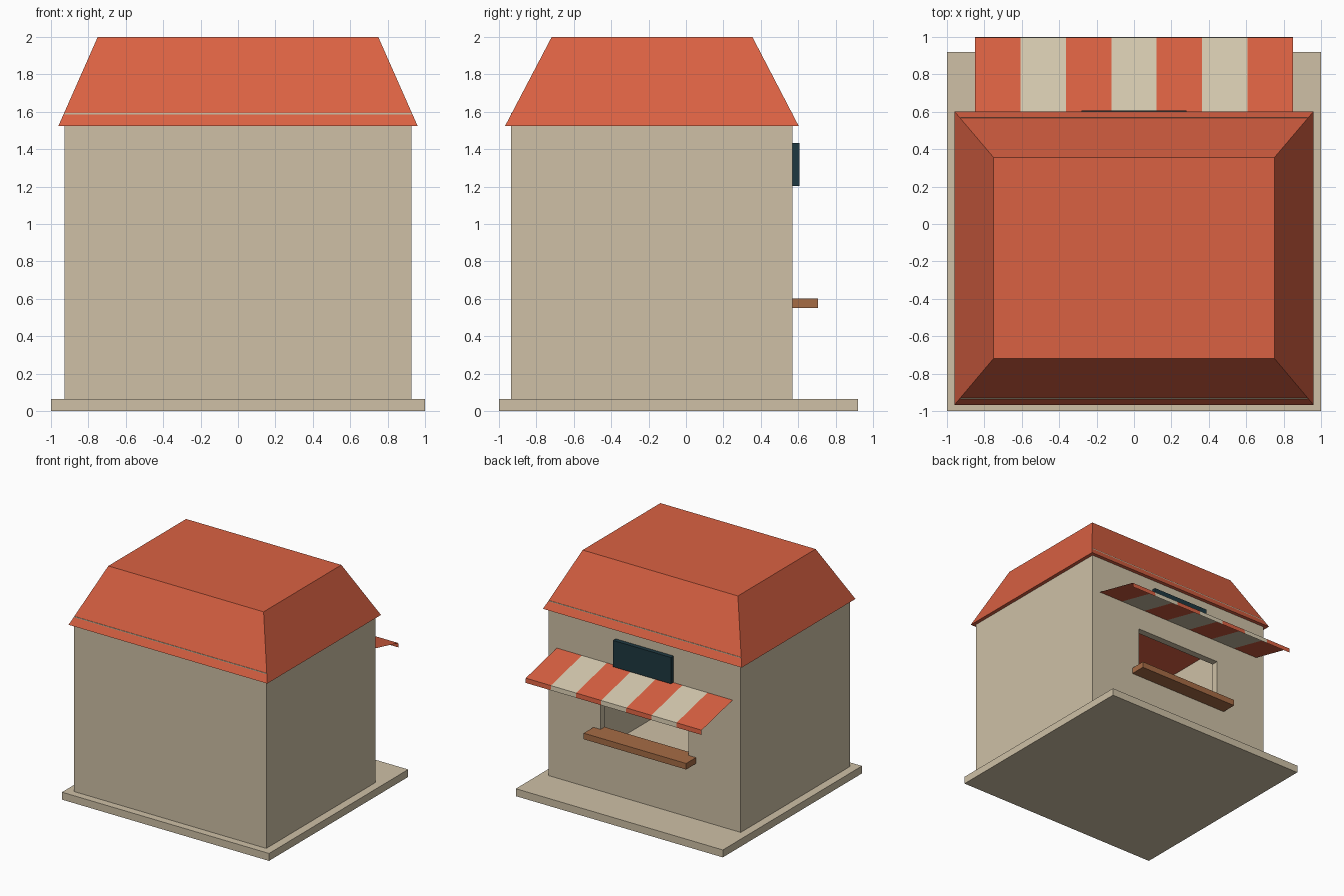
import bpy, bmesh

if "Cube" in bpy.data.objects:
    bpy.data.objects.remove(bpy.data.objects["Cube"])


def material(name, rgb):
    m = bpy.data.materials.new(name)
    m.diffuse_color = (*rgb, 1)
    m.use_nodes = True
    m.node_tree.nodes["Principled BSDF"].inputs["Base Color"].default_value = m.diffuse_color
    return m


BEIGE = material("beige plaster", (0.62, 0.53, 0.38))
RED = material("terracotta red", (0.70, 0.12, 0.055))
CREAM = material("cream cloth", (0.67, 0.59, 0.43))
BROWN = material("brown wood", (0.38, 0.15, 0.06))
TEAL = material("dark teal", (0.013, 0.04, 0.053))


def finish(name, bm, *mats):
    mesh = bpy.data.meshes.new(name)
    bm.to_mesh(mesh)
    bm.free()
    for m in mats:
        mesh.materials.append(m)
    ob = bpy.data.objects.new(name, mesh)
    bpy.context.collection.objects.link(ob)
    return ob


def frustum(name, mat, low, high, z0, z1):
    """Solid between two rectangles given as (x0, x1, y0, y1)."""
    bm = bmesh.new()
    rings = []
    for (x0, x1, y0, y1), z in ((low, z0), (high, z1)):
        rings.append([bm.verts.new((x, y, z)) for x, y in
                      ((x0, y0), (x1, y0), (x1, y1), (x0, y1))])
    a, b = rings
    bm.faces.new(a[::-1])
    bm.faces.new(b)
    for i in range(4):
        j = (i + 1) % 4
        bm.faces.new((a[i], a[j], b[j], b[i]))
    return finish(name, bm, mat)


def box(name, mat, rect, z0, z1):
    return frustum(name, mat, rect, rect, z0, z1)


def cut(target, cutter):
    mod = target.modifiers.new("cut", 'BOOLEAN')
    mod.operation = 'DIFFERENCE'
    mod.solver = 'EXACT'
    mod.object = cutter
    bpy.context.view_layer.objects.active = target
    bpy.ops.object.modifier_apply(modifier=mod.name)
    bpy.data.objects.remove(cutter)


# Ground slab
box("base_slab", BEIGE, (-1, 1, -1, 0.92), 0, 0.065)

# Hollow walls with a serving window at the back
walls = box("walls", BEIGE, (-0.928, 0.928, -0.935, 0.57), 0.065, 1.594)
cut(walls, box("room_cutter", BEIGE, (-0.868, 0.868, -0.875, 0.51), -0.1, 1.8))
cut(walls, box("window_cutter", BEIGE, (-0.425, 0.425, 0.4, 0.7), 0.575, 1.005))

# Flat-topped hipped roof
frustum("roof", RED, (-0.96, 0.96, -0.967, 0.602),
        (-0.75, 0.75, -0.718, 0.355), 1.525, 2.0)

# Serving counter and sign board
box("counter", BROWN, (-0.495, 0.495, 0.515, 0.705), 0.55, 0.603)
box("sign_board", TEAL, (-0.28, 0.28, 0.57, 0.607), 1.203, 1.433)

# Striped cloth awning with a short hanging lip
bm = bmesh.new()
STRIPES, HALF = 7, 0.85
profile = ((0.57, 1.2), (0.997, 1.1), (1.0, 1.06))
rows = [[bm.verts.new((-HALF + 2 * HALF * i / STRIPES, y, z))
         for i in range(STRIPES + 1)] for y, z in profile]
for r, s in zip(rows, rows[1:]):
    for i in range(STRIPES):
        f = bm.faces.new((r[i], s[i], s[i + 1], r[i + 1]))
        f.material_index = i % 2
bmesh.ops.recalc_face_normals(bm, faces=bm.faces[:])
if bm.faces[:][0].normal.z < 0:
    bmesh.ops.reverse_faces(bm, faces=bm.faces[:])
finish("awning", bm, RED, CREAM)
